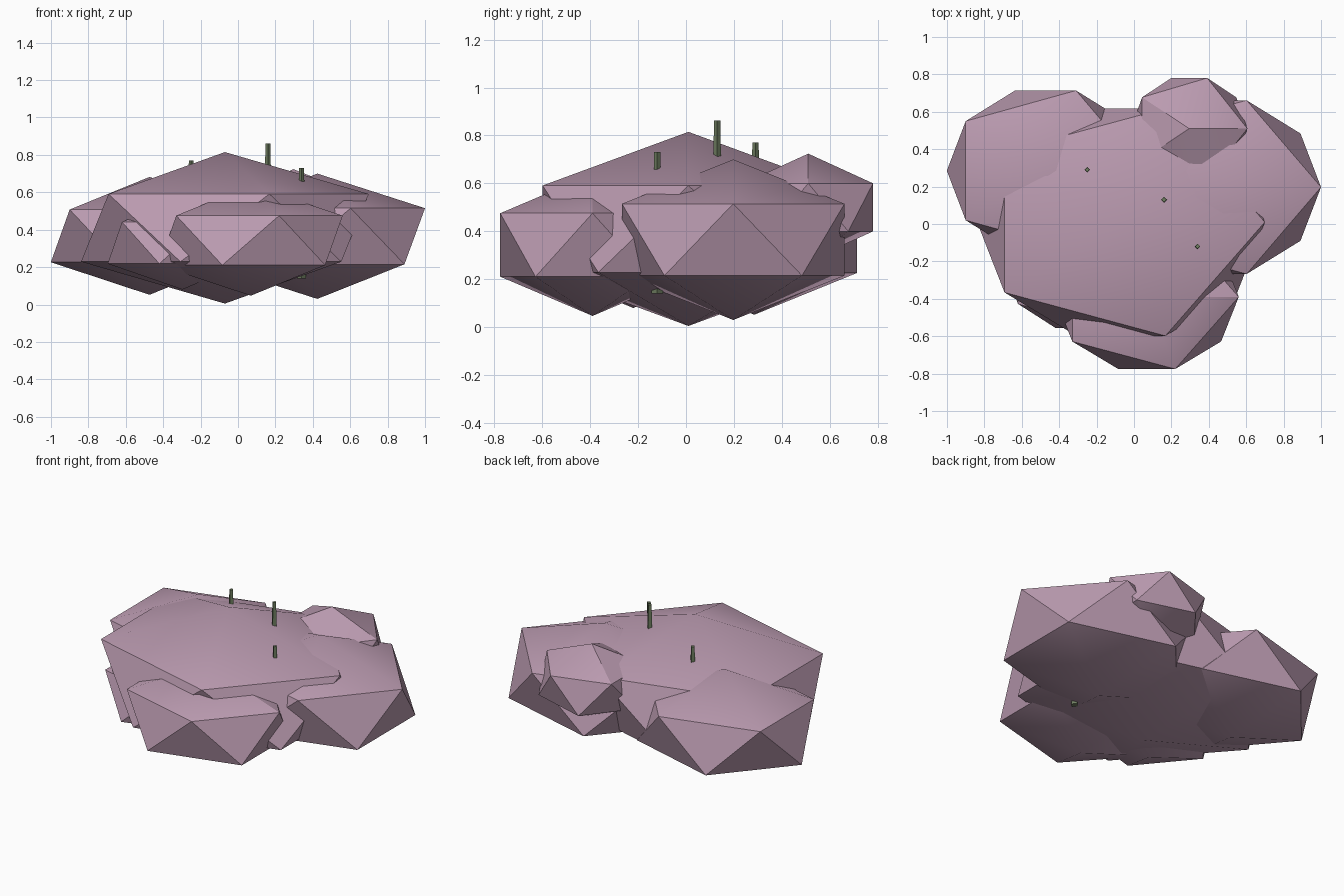
import bpy
import math

if "Cube" in bpy.data.objects:
    bpy.data.objects.remove(bpy.data.objects["Cube"])


def material(name, rgb):
    m = bpy.data.materials.new(name)
    m.diffuse_color = (*rgb, 1.0)
    m.use_nodes = True
    m.node_tree.nodes["Principled BSDF"].inputs["Base Color"].default_value = m.diffuse_color
    return m


MAUVE = material("mauve", (0.50, 0.33, 0.44))
GREEN = material("dull green", (0.16, 0.21, 0.12))


# Flattened 20-sided lobe
def lobe(name, center, radii):
    bpy.ops.mesh.primitive_ico_sphere_add(subdivisions=1, radius=1, location=center)
    ob = bpy.context.object
    ob.name = name
    ob.scale = radii
    bpy.ops.object.transform_apply(location=False, rotation=False, scale=True)
    bpy.ops.object.shade_smooth_by_angle(angle=math.radians(30))
    ob.data.materials.append(MAUVE)


# Thin tapered four-sided stem running through the body
def stem(name, x, y, bottom, top):
    bpy.ops.mesh.primitive_cone_add(vertices=4, radius1=0.024, radius2=0.013,
                                    depth=top - bottom,
                                    location=(x, y, (top + bottom) / 2))
    ob = bpy.context.object
    ob.name = name
    ob.data.materials.append(GREEN)


# Body and surrounding lobes
lobe("main_body", (-0.07, 0.01, 0.41), (0.86, 0.715, 0.405))
lobe("left_lobe", (-0.473, 0.285, 0.367), (0.59, 0.504, 0.315))
lobe("right_lobe", (0.424, 0.197, 0.365), (0.644, 0.546, 0.335))
lobe("front_lobe", (0.068, -0.39, 0.343), (0.55, 0.453, 0.296))
lobe("back_lobe", (0.295, 0.51, 0.50), (0.348, 0.318, 0.224))
lobe("front_left_lobe", (-0.297, -0.22, 0.33), (0.447, 0.394, 0.25))

# Stems
stem("left_stem", -0.25, 0.29, 0.18, 0.77)
stem("middle_stem", 0.16, 0.13, 0.27, 0.862)
stem("right_stem", 0.34, -0.12, 0.14, 0.73)
